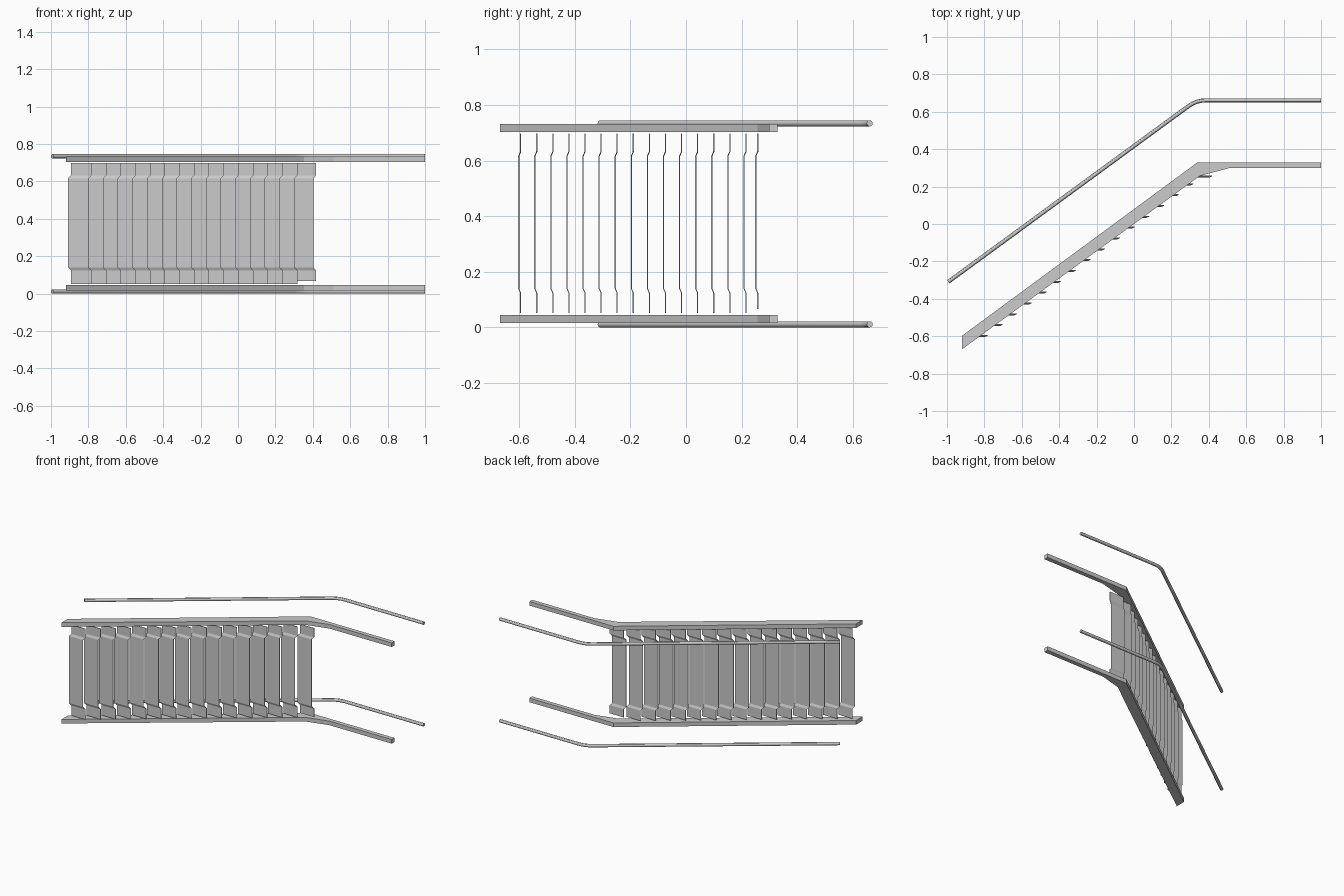
import bpy, bmesh
from mathutils import Vector

if "Cube" in bpy.data.objects:
    bpy.data.objects.remove(bpy.data.objects["Cube"])


def extrude_profile(name, pts, offset):
    """Closed planar outline extruded along an offset vector."""
    bm = bmesh.new()
    face = bm.faces.new([bm.verts.new(p) for p in pts])
    res = bmesh.ops.extrude_face_region(bm, geom=[face])
    moved = [g for g in res["geom"] if isinstance(g, bmesh.types.BMVert)]
    bmesh.ops.translate(bm, verts=moved, vec=Vector(offset))
    bmesh.ops.recalc_face_normals(bm, faces=bm.faces)
    mesh = bpy.data.meshes.new(name)
    bm.to_mesh(mesh)
    bm.free()
    obj = bpy.data.objects.new(name, mesh)
    bpy.context.collection.objects.link(obj)
    return obj


def tube(name, pts, radius):
    """Round rail swept along a path, with capped ends."""
    cu = bpy.data.curves.new(name, 'CURVE')
    cu.dimensions = '3D'
    cu.bevel_depth = radius
    cu.bevel_resolution = 4
    cu.use_fill_caps = True
    sp = cu.splines.new('POLY')
    sp.points.add(len(pts) - 1)
    for p, co in zip(sp.points, pts):
        p.co = (*co, 1)
    obj = bpy.data.objects.new(name, cu)
    bpy.context.collection.objects.link(obj)
    bpy.ops.object.select_all(action='DESELECT')
    obj.select_set(True)
    bpy.context.view_layer.objects.active = obj
    bpy.ops.object.convert(target='MESH')
    bpy.ops.object.shade_smooth_by_angle()


# Stringers: sloped beam turning into the level landing
STRINGER = [(-0.92, -0.67), (0.352, 0.257), (0.51, 0.299), (1.0, 0.299),
            (1.0, 0.33), (0.34, 0.33), (-0.92, -0.598)]
for side, z in (("lower", 0.016), ("upper", 0.703)):
    extrude_profile(side + "_stringer", [(x, y, z) for x, y in STRINGER], (0, 0, 0.029))

# Handrails with a rounded bend
RAIL = [(-0.993, -0.309), (0.295, 0.633), (0.315, 0.645), (0.337, 0.654),
        (0.36, 0.659), (0.385, 0.661), (1.0, 0.661)]
for side, z in (("lower", 0.011), ("upper", 0.734)):
    tube(side + "_handrail", [(x, y, z) for x, y in RAIL], 0.011)


# Treads: thin sheets whose two ends are joggled forward and up
def tread(name, x, y, z0, z1):
    dx, dy, t, w = 0.015, 0.007, 0.004, 0.11
    path = [(z0, 1), (0.124, 1), (0.140, 0), (0.616, 0), (0.632, 1), (z1, 1)]
    front = [(x + dx * s, y + dy * s, z) for z, s in path]
    bm = bmesh.new()
    rows = []
    for px, py, pz in front:
        rows.append([bm.verts.new(c) for c in (
            (px, py, pz), (px + w, py, pz), (px + w, py + t, pz), (px, py + t, pz))])
    for a, b in zip(rows, rows[1:]):
        for i in range(4):
            j = (i + 1) % 4
            bm.faces.new((a[i], a[j], b[j], b[i]))
    bm.faces.new(rows[0])
    bm.faces.new(rows[-1])
    bmesh.ops.recalc_face_normals(bm, faces=bm.faces)
    mesh = bpy.data.meshes.new(name)
    bm.to_mesh(mesh)
    bm.free()
    bpy.context.collection.objects.link(bpy.data.objects.new(name, mesh))


for i in range(15):
    tread(f"tread_{i + 1}", -0.908 + i * 0.0786, -0.604 + i * 0.0579, 0.052, 0.697)
tread("landing_tread", 0.293, 0.249, 0.066, 0.697)
